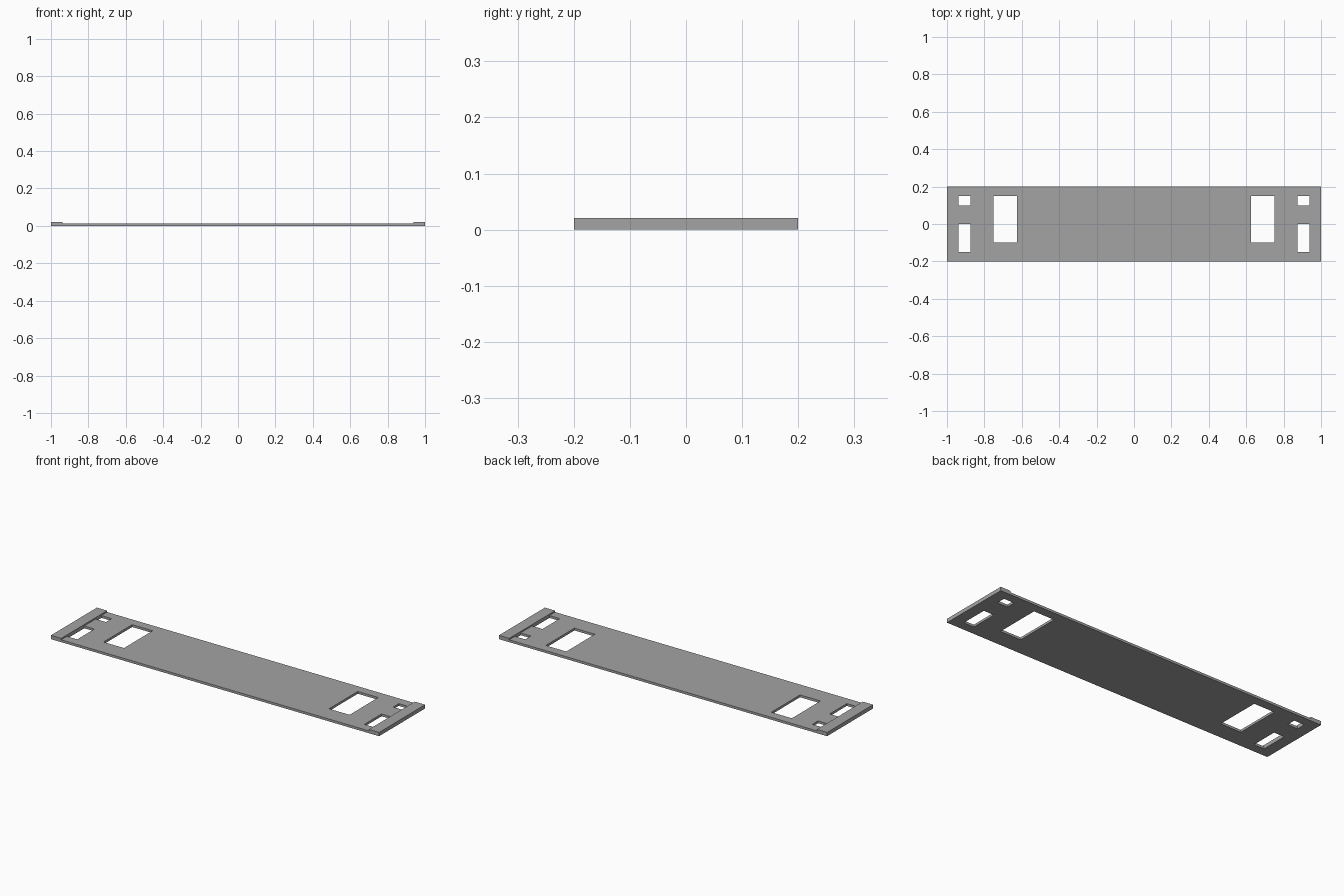
import bpy, bmesh

if "Cube" in bpy.data.objects:
    bpy.data.objects.remove(bpy.data.objects["Cube"])

PLATE, LIP = 0.013, 0.021
half = [0.625, 0.75, 0.875, 0.9375, 1.0]
xs = [-x for x in reversed(half)] + half
ys = [-0.2, -0.15, -0.1, 0.0, 0.1, 0.15, 0.2]
# Openings on each end: x range, y range
holes = [((0.625, 0.75), (-0.1, 0.15)),
         ((0.875, 0.9375), (-0.15, 0.0)),
         ((0.875, 0.9375), (0.1, 0.15))]


def is_hole(x, y):
    return any(a < abs(x) < b and c < y < d for (a, b), (c, d) in holes)


def extrude_up(bm, faces, height):
    new = bmesh.ops.extrude_face_region(bm, geom=faces)["geom"]
    verts = [g for g in new if isinstance(g, bmesh.types.BMVert)]
    bmesh.ops.translate(bm, verts=verts, vec=(0, 0, height))


bm = bmesh.new()
# Flat plan with rectangular openings
grid = [[bm.verts.new((x, y, 0)) for y in ys] for x in xs]
plan = []
for i in range(len(xs) - 1):
    for j in range(len(ys) - 1):
        if not is_hole((xs[i] + xs[i + 1]) / 2, (ys[j] + ys[j + 1]) / 2):
            plan.append(bm.faces.new((grid[i][j], grid[i + 1][j],
                                      grid[i + 1][j + 1], grid[i][j + 1])))
bmesh.ops.delete(bm, geom=[v for v in bm.verts if not v.link_faces], context='VERTS')

# Plate thickness, keeping a copy as the underside
bmesh.ops.duplicate(bm, geom=plan)
extrude_up(bm, plan, PLATE)

# Raised lips along both short ends
for side in (-1, 1):
    ends = [f for f in bm.faces if f.calc_center_median().x * side > 0.94
            and f.calc_center_median().z > PLATE - 1e-5 and abs(f.normal.z) > 0.5]
    extrude_up(bm, ends, LIP - PLATE)
    bmesh.ops.delete(bm, geom=[f for f in ends if f.is_valid], context='FACES_ONLY')

# Close the underside and tidy
bmesh.ops.delete(bm, geom=[f for f in plan if f.is_valid], context='FACES_ONLY')
bmesh.ops.remove_doubles(bm, verts=bm.verts, dist=1e-5)
bmesh.ops.recalc_face_normals(bm, faces=bm.faces)
bmesh.ops.dissolve_limit(bm, angle_limit=0.01, verts=bm.verts, edges=bm.edges)

mesh = bpy.data.meshes.new("slotted_plate")
bm.to_mesh(mesh)
bm.free()

# Dark grey finish
dark_grey = bpy.data.materials.new("dark_grey")
dark_grey.diffuse_color = (0.37, 0.37, 0.37, 1)
dark_grey.use_nodes = True
dark_grey.node_tree.nodes["Principled BSDF"].inputs["Base Color"].default_value = dark_grey.diffuse_color
mesh.materials.append(dark_grey)
bpy.context.collection.objects.link(bpy.data.objects.new("slotted_plate", mesh))
